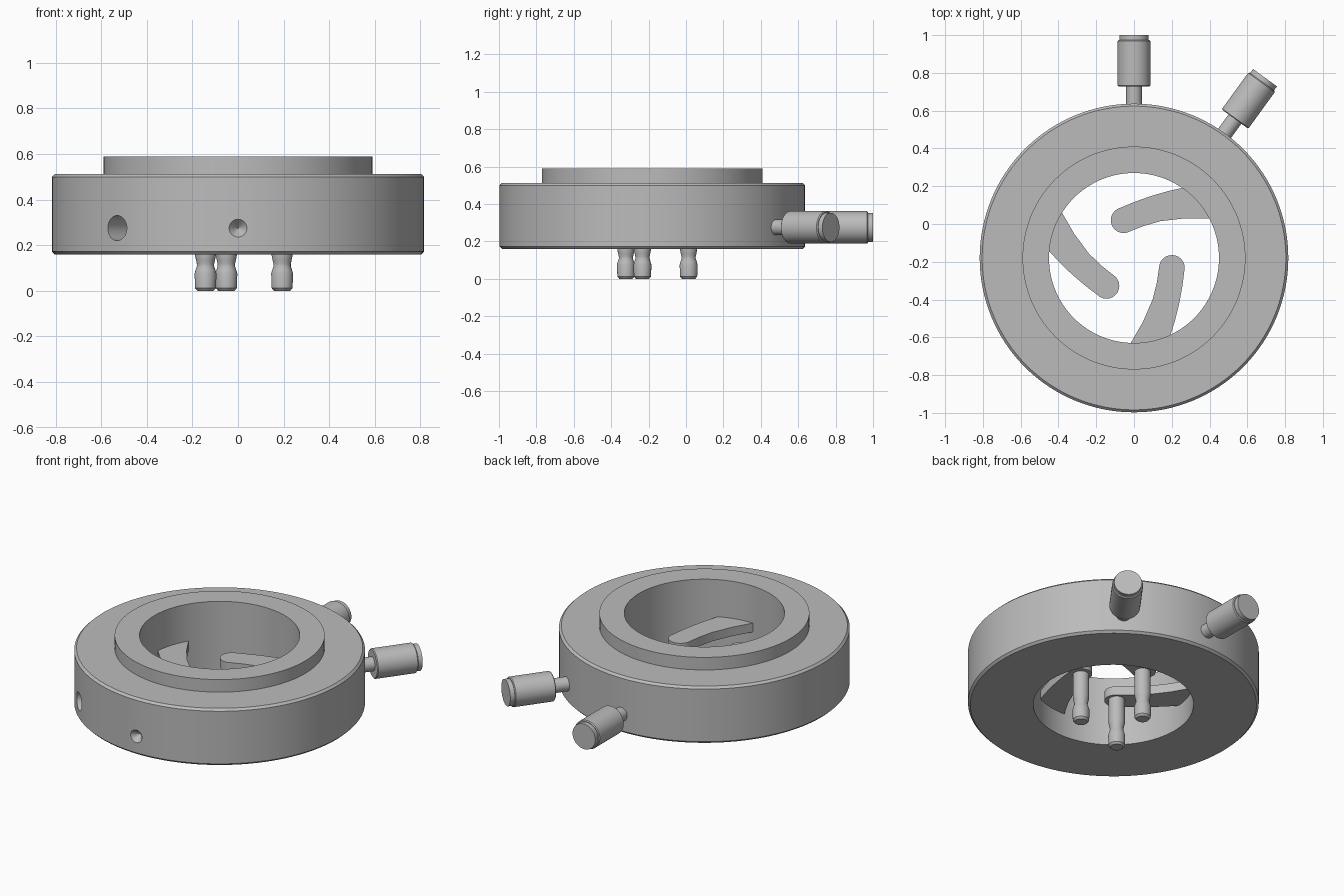
import bpy, bmesh
from math import sin, cos, pi, radians
from mathutils import Matrix, Vector

if "Cube" in bpy.data.objects:
    bpy.data.objects.remove(bpy.data.objects["Cube"])

steel = bpy.data.materials.new("brushed grey")
steel.use_nodes = True
GREY = (0.5, 0.5, 0.5, 1)
steel.diffuse_color = GREY
steel.node_tree.nodes["Principled BSDF"].inputs["Base Color"].default_value = GREY

CENTRE = Vector((0, -0.18, 0))
AXIS_Z = 0.275


def make(name, bm, matrix):
    bmesh.ops.recalc_face_normals(bm, faces=bm.faces)
    mesh = bpy.data.meshes.new(name)
    bm.to_mesh(mesh)
    bm.free()
    mesh.transform(matrix)
    mesh.materials.append(steel)
    ob = bpy.data.objects.new(name, mesh)
    bpy.context.collection.objects.link(ob)
    return ob


def lathe(name, profile, matrix, segs, closed=False):
    """Spin (radius, height) points round z; open profiles are capped."""
    bm = bmesh.new()
    rings = [[bm.verts.new((r * cos(2 * pi * i / segs), r * sin(2 * pi * i / segs), z))
              for i in range(segs)] for r, z in profile]
    pairs = list(zip(rings, rings[1:]))
    if closed:
        pairs.append((rings[-1], rings[0]))
    else:
        bm.faces.new(rings[0])
        bm.faces.new(rings[-1])
    for a, b in pairs:
        for i in range(segs):
            j = (i + 1) % segs
            bm.faces.new((a[i], a[j], b[j], b[i]))
    return make(name, bm, matrix)


def smooth(ob):
    bpy.ops.object.select_all(action='DESELECT')
    ob.select_set(True)
    bpy.context.view_layer.objects.active = ob
    bpy.ops.object.shade_smooth_by_angle(angle=radians(25))


def radial(degrees):
    """Place local +z outward from the ring axis; 0 points to the back."""
    return (Matrix.Translation(CENTRE + Vector((0, 0, AXIS_Z)))
            @ Matrix.Rotation(radians(degrees), 4, 'Z')
            @ Matrix.Rotation(radians(-90), 4, 'X'))


# Body ring with raised collar
ring = lathe("body_ring", [(0.45, 0.16), (0.804, 0.16), (0.817, 0.173), (0.817, 0.499),
                           (0.804, 0.512), (0.59, 0.512), (0.59, 0.59), (0.45, 0.59)],
             Matrix.Translation(CENTRE), 128, closed=True)

# Side socket and conical dimple cut into the rim
cutters = [lathe("socket_cutter", [(0.055, 0.6), (0.055, 0.9)], radial(139.5), 32),
           lathe("dimple_cutter", [(0.002, 0.775), (0.039, 0.816), (0.039, 0.86)], radial(180), 32)]
bpy.context.view_layer.objects.active = ring
for cutter in cutters:
    cutter.hide_render = True
    mod = ring.modifiers.new("cut", 'BOOLEAN')
    mod.operation = 'DIFFERENCE'
    mod.solver = 'EXACT'
    mod.object = cutter
    bpy.ops.object.modifier_apply(modifier=mod.name)
    bpy.data.objects.remove(cutter)
smooth(ring)

# Adjusting knobs on thin stems
for name, angle in (("rear_knob", 0), ("side_knob", -36)):
    smooth(lathe(name, [(0.042, 0.78), (0.042, 0.909), (0.082, 0.909), (0.087, 0.914),
                        (0.087, 1.148), (0.082, 1.153), (0.078, 1.153), (0.078, 1.18)],
                 radial(angle), 48))

# Three curved arms, each carrying a downward pin
TIP = Vector((-0.055, 0.2))
upper = [(0.0, 0.296), (0.09, 0.328), (0.18, 0.354), (0.27, 0.374), (0.36, 0.388)]
lower = [(0.48, 0.213), (0.405, 0.21), (0.27, 0.21), (0.14, 0.195), (0.05, 0.169)]
cap = [(TIP.x + 0.068 * cos(radians(a)), TIP.y + 0.068 * sin(radians(a)))
       for a in range(285, 104, -15)]
for k in range(3):
    place = Matrix.Translation(CENTRE) @ Matrix.Rotation(k * 2 * pi / 3, 4, 'Z')
    bm = bmesh.new()
    face = bm.faces.new([bm.verts.new((x, y, 0.305)) for x, y in upper + lower + cap])
    top = bmesh.ops.extrude_face_region(bm, geom=[face])["geom"]
    bmesh.ops.translate(bm, vec=(0, 0, 0.055),
                        verts=[v for v in top if isinstance(v, bmesh.types.BMVert)])
    smooth(make(f"arm_{k + 1}", bm, place))
    smooth(lathe(f"pin_{k + 1}", [(0.036, 0), (0.046, 0.012), (0.048, 0.075), (0.044, 0.09),
                                  (0.038, 0.108), (0.038, 0.118), (0.042, 0.135),
                                  (0.046, 0.155), (0.046, 0.31)],
                 place @ Matrix.Translation((TIP.x + 0.004, TIP.y - 0.006, 0)), 32))
